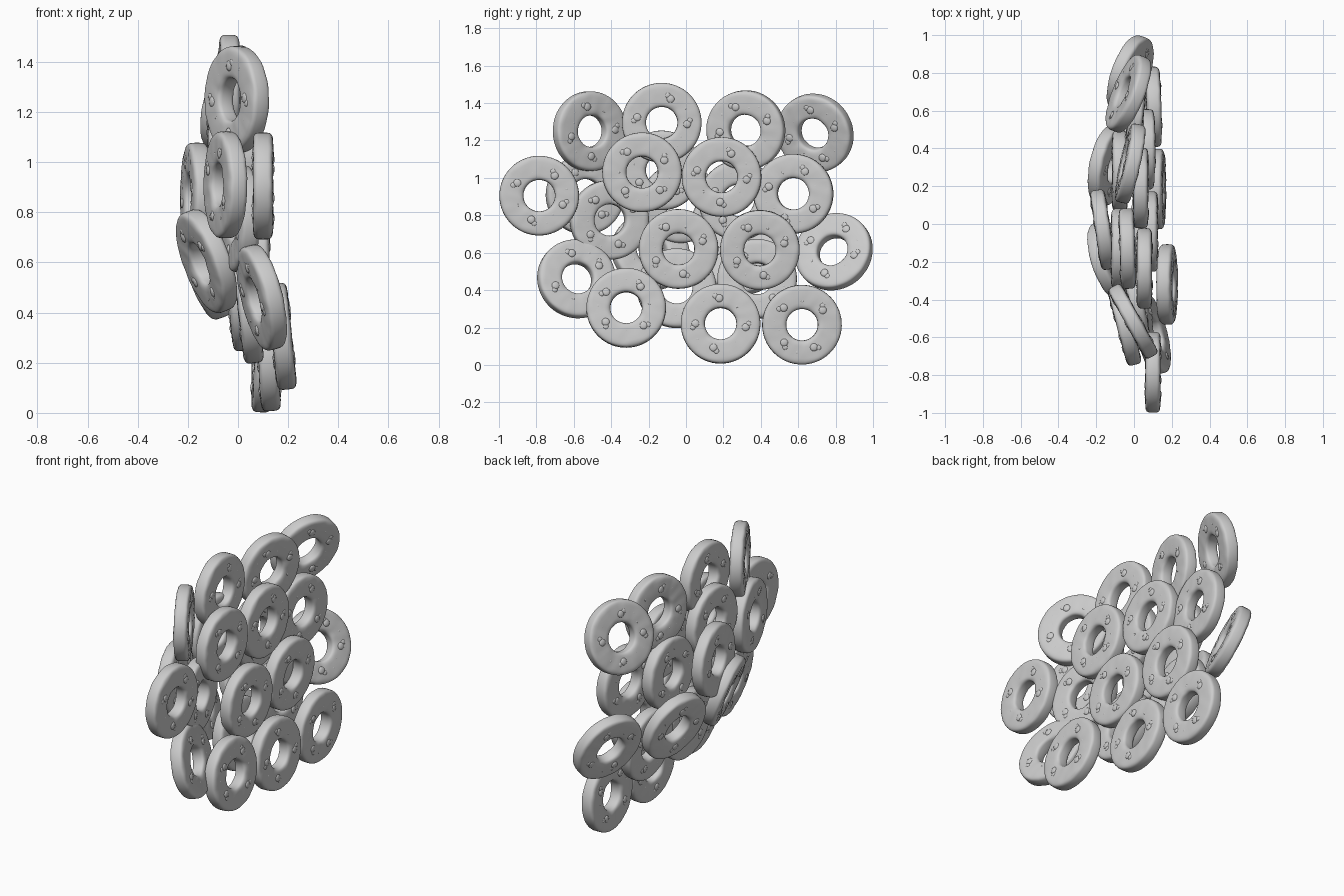
import bpy, bmesh, math, random
from mathutils import Vector, Matrix, noise

random.seed(4)
if "Cube" in bpy.data.objects:
    bpy.data.objects.remove(bpy.data.objects["Cube"], do_unlink=True)

grey = bpy.data.materials.new("plain grey")
grey.use_nodes = True
COLOUR = (0.6, 0.6, 0.6, 1)
grey.diffuse_color = COLOUR
grey.node_tree.nodes["Principled BSDF"].inputs["Base Color"].default_value = COLOUR

OUTER, HOLE, HALF = 0.213, 0.084, 0.04


def ring_mesh():
    """Flat ring with rounded rims, a slightly uneven surface and small knobs."""
    bm = bmesh.new()
    mid, half_width, corners, steps = (OUTER + HOLE) / 2, (OUTER - HOLE) / 2, 32, 64
    loops = []
    for i in range(steps):
        a = math.tau * i / steps
        loop = []
        for j in range(corners):
            # superellipse cross-section
            b = math.tau * j / corners
            c, s = math.cos(b), math.sin(b)
            r = mid + half_width * math.copysign(abs(c) ** 0.45, c)
            z = HALF * math.copysign(abs(s) ** 0.45, s)
            p = Vector((r * math.cos(a), r * math.sin(a), z))
            p.z += 0.003 * noise.noise(p * 22)
            loop.append(bm.verts.new(p))
        loops.append(loop)
    for i in range(steps):
        for j in range(corners):
            n, k = (i + 1) % steps, (j + 1) % corners
            bm.faces.new((loops[i][j], loops[n][j], loops[n][k], loops[i][k]))
    # knobs and specks on both flat faces
    for side in (-1, 1):
        for k in range(4):
            a = math.tau * k / 4 + random.uniform(-0.2, 0.2)
            for radius, turn, dist in ((0.022, 0, 0.135), (0.015, 0.14, 0.15),
                                       (0.007, 0.6, 0.15), (0.007, 0.95, 0.125)):
                spot = Vector((dist * math.cos(a + turn), dist * math.sin(a + turn),
                               side * (HALF - 0.002)))
                flat = Matrix.Diagonal((1, 1, 0.35, 1))
                bmesh.ops.create_icosphere(bm, subdivisions=2, radius=radius,
                                           matrix=Matrix.Translation(spot) @ flat)
    bmesh.ops.recalc_face_normals(bm, faces=bm.faces)
    for f in bm.faces:
        f.smooth = True
    mesh = bpy.data.meshes.new("ring")
    bm.to_mesh(mesh)
    bm.free()
    mesh.materials.append(grey)
    return mesh


def place(name, mesh, rows):
    """Place rings given as centre x, y, z and lean of the axis along y and z."""
    for i, (x, y, z, lean_y, lean_z) in enumerate(rows):
        ob = bpy.data.objects.new(f"{name}_{i + 1}", mesh)
        turn = Matrix.Rotation(random.uniform(0, math.tau), 4, 'Z')
        axis = Vector((1, lean_y, lean_z)).to_track_quat('Z', 'Y').to_matrix().to_4x4()
        ob.matrix_world = Matrix.Translation((x, y, z)) @ axis @ turn
        bpy.context.collection.objects.link(ob)


ring = ring_mesh()
place("top_ring", ring, [
    (-.005, -.515, 1.25, .55, 0), (-.035, -.13, 1.295, .03, 0),
    (-.02, .32, 1.255, -.22, -.08), (-.03, .69, 1.24, -.4, -.28)])
place("upper_ring", ring, [
    (.1, -.785, .905, 0, 0), (.055, -.235, 1.03, 0, 0),
    (.035, .19, 1.005, 0, 0), (.01, .575, .915, -.1, 0)])
place("middle_ring", ring, [
    (.01, -.41, .775, .2, 0), (.085, -.04, .62, 0, 0),
    (.065, .395, .615, 0, -.05), (-.02, .79, .605, -.35, .38)])
place("bottom_ring", ring, [
    (.095, -.585, .46, .25, .25), (.175, -.32, .305, 0, .1),
    (.12, .185, .22, 0, .06), (.1, .62, .215, .03, -.03)])
# rings on the far side of the cluster
place("back_ring", ring, [
    (.04, -.05, .41, 0, .12), (-.05, -.54, .91, .27, 0),
    (-.08, -.13, 1.04, 0, 0), (-.075, .28, .88, 0, 0),
    (-.135, .31, .58, -.2, .36), (-.125, -.19, .605, .33, .38),
    (-.165, -.03, .865, .15, 0), (0, .38, .46, 0, .1)])
